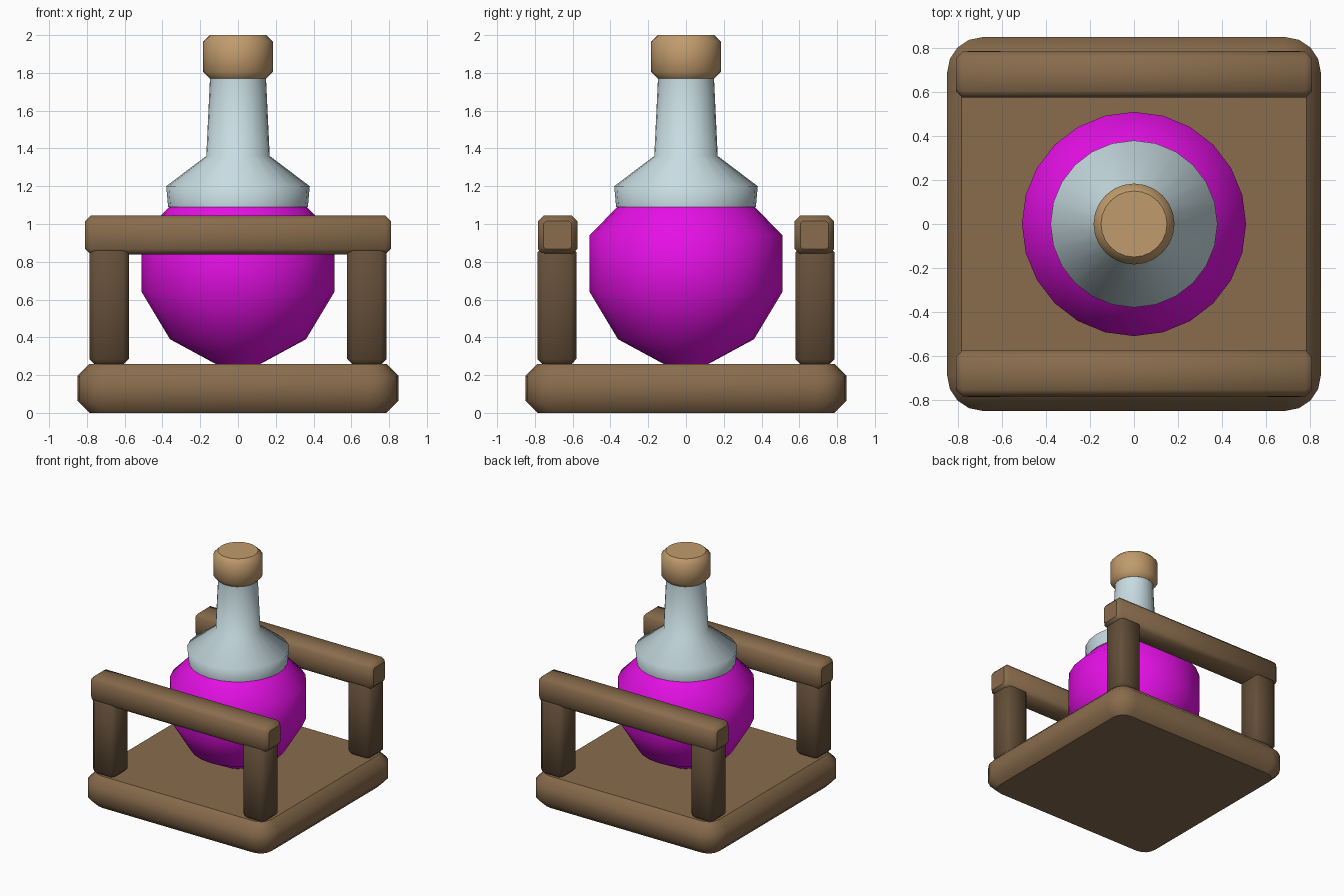
import bpy
import bmesh
from math import cos, sin, tau

cube = bpy.data.objects.get("Cube")
if cube:
    bpy.data.objects.remove(cube, do_unlink=True)


def material(name, rgb):
    mat = bpy.data.materials.new(name)
    mat.use_nodes = True
    color = (*rgb, 1)
    mat.diffuse_color = color
    mat.node_tree.nodes["Principled BSDF"].inputs["Base Color"].default_value = color
    return mat


wood = material("brown wood", (0.25, 0.15, 0.073))
dark_wood = material("dark wood", (0.125, 0.076, 0.04))
cork_mat = material("cork", (0.53, 0.33, 0.15))
glass = material("pale glass", (0.58, 0.72, 0.76))
liquid = material("magenta liquid", (0.79, 0.005, 0.79))


def finish(name, bm, mat, axis):
    """Smooth the sides, keep the end caps along the axis flat."""
    bmesh.ops.recalc_face_normals(bm, faces=bm.faces)
    for face in bm.faces:
        face.smooth = abs(face.normal[axis]) < 0.99
    mesh = bpy.data.meshes.new(name)
    bm.to_mesh(mesh)
    bm.free()
    mesh.materials.append(mat)
    obj = bpy.data.objects.new(name, mesh)
    bpy.context.collection.objects.link(obj)
    return obj


def beam(name, low, high, axis, radius, segments, chamfer, mat):
    """Block with rounded long edges and chamfered ends."""
    bm = bmesh.new()
    bmesh.ops.create_cube(bm, size=1)
    for v in bm.verts:
        for i in range(3):
            v.co[i] = low[i] + (v.co[i] + 0.5) * (high[i] - low[i])
    long_edges = [e for e in bm.edges
                  if abs(e.verts[0].co[axis] - e.verts[1].co[axis]) > 0.001]
    bmesh.ops.bevel(bm, geom=long_edges, offset=radius, segments=segments,
                    profile=0.5, affect='EDGES')
    end_edges = [e for e in bm.edges
                 if abs(e.verts[0].co[axis] - e.verts[1].co[axis]) < 0.001]
    bmesh.ops.bevel(bm, geom=end_edges, offset=chamfer, segments=1,
                    profile=0.5, affect='EDGES')
    return finish(name, bm, mat, axis)


def lathe(name, profile, mat, sides=24):
    """Turn a (radius, height) profile about z and cap both ends."""
    bm = bmesh.new()
    rings = [[bm.verts.new((r * cos(tau * i / sides), r * sin(tau * i / sides), z))
              for i in range(sides)] for r, z in profile]
    for a, b in zip(rings, rings[1:]):
        for i in range(sides):
            j = (i + 1) % sides
            bm.faces.new((a[i], a[j], b[j], b[i]))
    bm.faces.new(rings[0])
    bm.faces.new(rings[-1])
    return finish(name, bm, mat, 2)


# Stand: thick rounded base, four posts, two rails
beam("base", (-0.85, -0.85, 0), (0.85, 0.85, 0.26), 2, 0.16, 4, 0.065, wood)
for sy, depth in ((-1, "front"), (1, "back")):
    y0, y1 = sorted((sy * 0.575, sy * 0.784))
    beam(depth + "_rail", (-0.81, y0, 0.838), (0.81, y1, 1.045), 0,
         0.03, 1, 0.03, wood)
    for sx, side in ((-1, "right"), (1, "left")):
        x0, x1 = sorted((sx * 0.578, sx * 0.787))
        y0p, y1p = sorted((sy * 0.58, sy * 0.787))
        beam(f"{depth}_{side}_post", (x0, y0p, 0.255), (x1, y1p, 0.88), 2,
             0.03, 1, 0.03, dark_wood)

# Flask: coloured bulb, glass neck and cork
lathe("bulb", [(0.12, 0.26), (0.36, 0.39), (0.51, 0.64), (0.51, 0.94),
               (0.36, 1.095)], liquid)
lathe("neck", [(0.37, 1.09), (0.38, 1.2), (0.168, 1.36), (0.148, 1.78)], glass)
lathe("cork", [(0.15, 1.77), (0.184, 1.805), (0.184, 1.965), (0.15, 2.0)], cork_mat)
